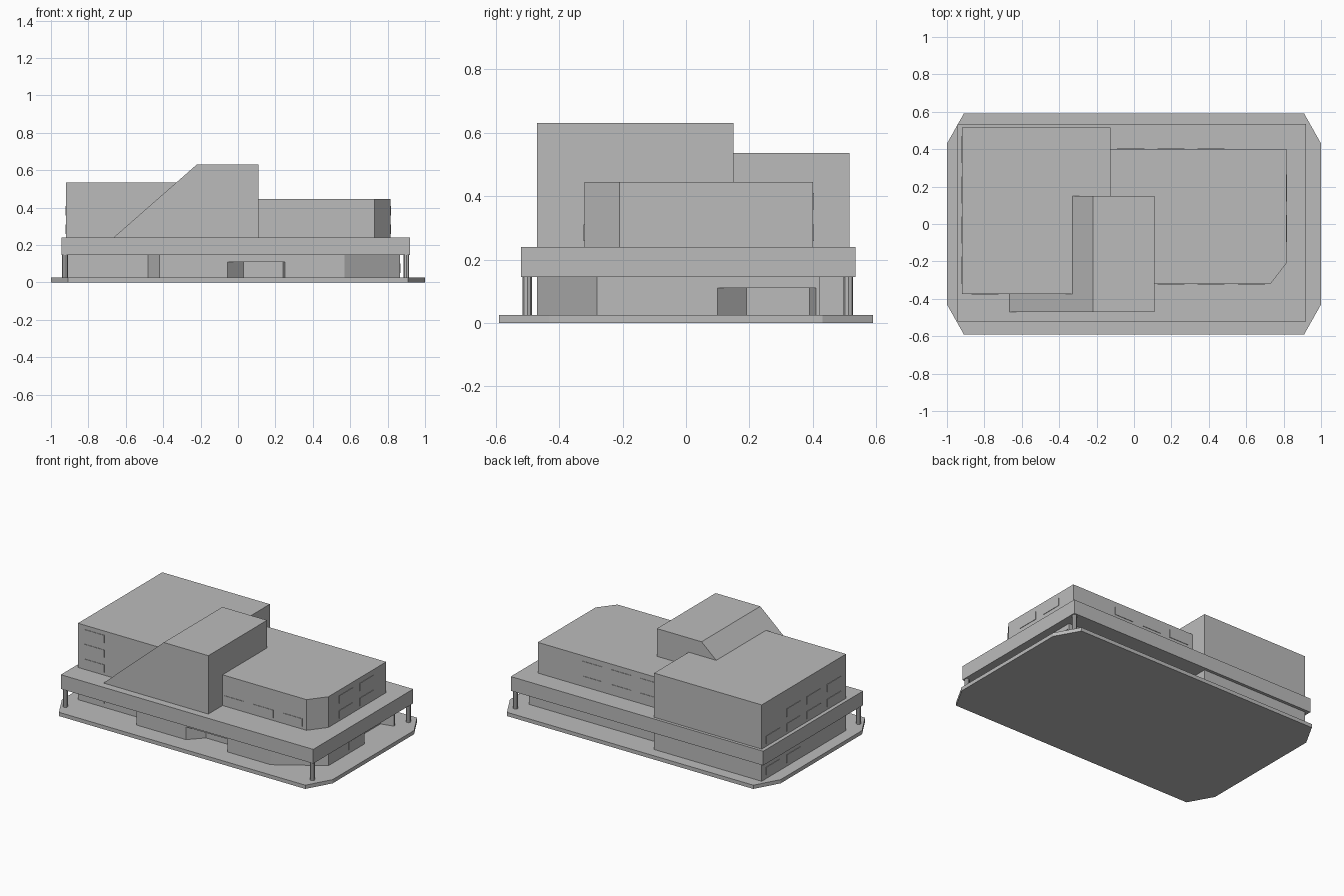
import bpy, bmesh

if "Cube" in bpy.data.objects:
    bpy.data.objects.remove(bpy.data.objects["Cube"])

grey = bpy.data.materials.new("concrete_grey")
grey.diffuse_color = (0.5, 0.5, 0.5, 1)
grey.use_nodes = True
grey.node_tree.nodes["Principled BSDF"].inputs["Base Color"].default_value = grey.diffuse_color


def prism(name, outline, lo, hi, axis="z"):
    """Extrude a 2D outline along z (points are x, y) or along y (points are x, z)."""
    bm = bmesh.new()
    place = (lambda p: (p[0], p[1], lo)) if axis == "z" else (lambda p: (p[0], lo, p[1]))
    face = bm.faces.new([bm.verts.new(place(p)) for p in outline])
    ext = bmesh.ops.extrude_face_region(bm, geom=[face])
    verts = [g for g in ext["geom"] if isinstance(g, bmesh.types.BMVert)]
    step = (0, 0, hi - lo) if axis == "z" else (0, hi - lo, 0)
    bmesh.ops.translate(bm, verts=verts, vec=step)
    bmesh.ops.recalc_face_normals(bm, faces=bm.faces)
    me = bpy.data.meshes.new(name)
    bm.to_mesh(me)
    bm.free()
    me.materials.append(grey)
    ob = bpy.data.objects.new(name, me)
    bpy.context.collection.objects.link(ob)
    return ob


def box(name, x0, x1, y0, y1, z0, z1):
    return prism(name, [(x0, y0), (x1, y0), (x1, y1), (x0, y1)], z0, z1)


# Paving with cut corners
prism("paving", [(-.91, -.59), (.91, -.59), (1, -.43), (1, .43),
                 (.91, .59), (-.91, .59), (-1, .43), (-1, -.43)], 0, .025)

# Ground floor: stepped walls, with two angled door recesses below a lintel
front_recess = [(-.055, -.47), (.03, -.38), (.24, -.38), (.25, -.47)]
side_recess = [(.865, .10), (.78, .19), (.78, .39), (.865, .41)]
back = [(.865, .42), (-.125, .42), (-.125, .515), (-.92, .515),
        (-.92, -.375), (-.48, -.375), (-.42, -.47)]
corner = [(.57, -.47), (.865, -.28)]
prism("ground_floor_walls", back + front_recess + corner + side_recess, .025, .11)
prism("ground_floor_lintel", back + corner, .11, .145)

# Overhanging slab and its corner columns
box("slab", -.945, .92, -.52, .535, .145, .24)
for x, y in [(-.925, -.5), (.9, -.5), (.9, .512)]:
    bpy.ops.mesh.primitive_cylinder_add(vertices=8, radius=.015, depth=.12, location=(x, y, .085))
    bpy.context.object.name = "column"
    bpy.context.object.data.materials.append(grey)

# Upper storeys
box("left_block", -.92, -.125, -.375, .515, .24, .535)
prism("right_block", [(-.125, -.32), (.73, -.32), (.815, -.21), (.815, .4), (-.125, .4)], .24, .445)
prism("sloped_hall", [(-.665, .24), (.11, .24), (.11, .63), (-.22, .63)], -.47, .15, "y")

# Windows as thin plates
W, H, T = .145, .052, .003
LOW, MID, HIGH, GROUND = .258, .357, .455, .05


def windows(side, plane, starts, rows):
    for s in starts:
        for z in rows:
            if side == "x":
                box("window", plane - T, plane + T, s, s + W, z, z + H)
            else:
                box("window", s, s + W, plane - T, plane + T, z, z + H)


windows("x", .815, [-.097, .12], [LOW, MID])
windows("x", .865, [-.07], [GROUND])
windows("x", -.92, [-.32, -.105, .11], [LOW, MID])
windows("x", -.92, [.325], [LOW])
windows("x", -.92, [.11, .325], [GROUND])
windows("y", .4, [-.09, .125, .34], [LOW, MID])
windows("y", -.32, [.125, .34, .555], [LOW])
windows("y", -.375, [-.87], [LOW, MID, HIGH])
windows("y", -.375, [-.87, -.65], [GROUND])
